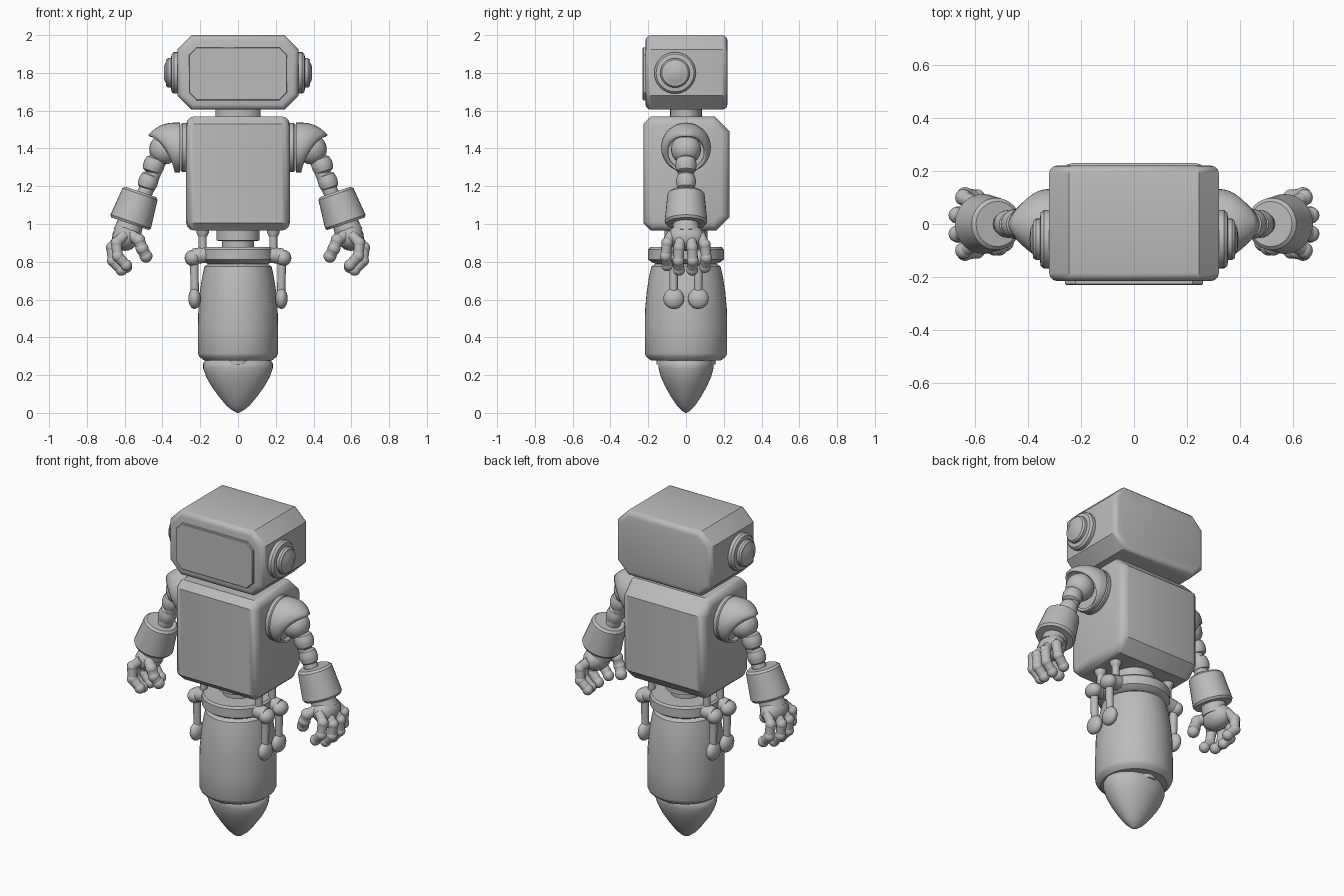
import bpy, bmesh, math
from mathutils import Vector, Matrix

if "Cube" in bpy.data.objects:
    bpy.data.objects.remove(bpy.data.objects["Cube"])

grey = bpy.data.materials.new("plain_grey")
grey.diffuse_color = (0.5, 0.5, 0.5, 1)
grey.use_nodes = True
grey.node_tree.nodes["Principled BSDF"].inputs["Base Color"].default_value = grey.diffuse_color


def finish(name, bm, mirror=False, angle=35):
    bmesh.ops.recalc_face_normals(bm, faces=bm.faces)
    me = bpy.data.meshes.new(name)
    bm.to_mesh(me)
    bm.free()
    me.materials.append(grey)
    ob = bpy.data.objects.new(name, me)
    bpy.context.collection.objects.link(ob)
    bpy.ops.object.select_all(action='DESELECT')
    ob.select_set(True)
    bpy.context.view_layer.objects.active = ob
    bpy.ops.object.shade_smooth_by_angle(angle=math.radians(angle))
    if mirror:
        ob.modifiers.new("mirror", 'MIRROR').use_mirror_merge = False
    return ob


def frame(origin, direction):
    """Matrix that maps local z to a direction and local zero to an origin."""
    q = Vector(direction).to_track_quat('Z', 'Y')
    return Matrix.Translation(Vector(origin)) @ q.to_matrix().to_4x4()


def lathe(bm, profile, mat=Matrix(), n=32, sx=1, sy=1):
    """Revolve (radius, height) points; open ends are capped."""
    rings = []
    for r, h in profile:
        rings.append([bm.verts.new(mat @ Vector((sx * r * math.cos(2 * math.pi * i / n),
                      sy * r * math.sin(2 * math.pi * i / n), h))) for i in range(n)])
    for a, b in zip(rings, rings[1:]):
        for i in range(n):
            bm.faces.new((a[i], a[(i + 1) % n], b[(i + 1) % n], b[i]))
    bm.faces.new(rings[0][::-1])
    bm.faces.new(rings[-1])


def ball(bm, centre, r, scale=(1, 1, 1)):
    m = Matrix.Translation(centre) @ Matrix.Diagonal((*scale, 1))
    bmesh.ops.create_uvsphere(bm, u_segments=20, v_segments=12, radius=r, matrix=m)


def rod(bm, a, b, ra, rb=None, n=16):
    a, b = Vector(a), Vector(b)
    lathe(bm, [(ra, 0), (rb or ra, (b - a).length)], frame(a, b - a), n)


def slab(points, axis, lo, hi, width, segs):
    """Extrude an outline along x or y, then bevel its two end outlines."""
    bm = bmesh.new()
    put = (lambda u, v, t: (t, u, v)) if axis == 'x' else (lambda u, v, t: (u, t, v))
    a, b = [[bm.verts.new(put(u, v, t)) for u, v in points] for t in (lo, hi)]
    bm.faces.new(a)
    bm.faces.new(b)
    n = len(points)
    for i in range(n):
        bm.faces.new((a[i], a[(i + 1) % n], b[(i + 1) % n], b[i]))
    bmesh.ops.recalc_face_normals(bm, faces=bm.faces)
    ends = [e for e in bm.edges if (e.verts[0] in a) == (e.verts[1] in a)]
    bmesh.ops.bevel(bm, geom=ends, offset=width, segments=segs, profile=0.5, affect='EDGES')
    return bm


def octagon(u0, u1, v0, v1, c):
    """Box outline with corner cuts: low-low, high-low, high-high, low-high."""
    a, b, d, e = c
    return [(u0 + a, v0), (u1 - b, v0), (u1, v0 + b), (u1, v1 - d),
            (u1 - d, v1), (u0 + e, v1), (u0, v1 - e), (u0, v0 + a)]


# Head and face plate
finish("head", slab(octagon(-.32, .32, 1.605, 2.0, [.075] * 4), 'y', -.215, .22, .03, 3))
finish("face_plate", slab(octagon(-.26, .26, 1.655, 1.935, [.04] * 4), 'y', -.23, -.2, .004, 1))

# Stepped ears
bm = bmesh.new()
lathe(bm, [(.11, 0), (.11, .04), (.1, .052), (.078, .055), (.078, .07), (.07, .08),
           (.055, .082), (.04, .09), (.01, .093)], frame((.3, -.058, 1.8), (1, 0, 0)))
finish("ear", bm, True)

# Neck and torso
bm = bmesh.new()
lathe(bm, [(.12, 1.54), (.12, 1.63)], sy=.7)
finish("neck", bm)
finish("torso", slab(octagon(-.225, .23, .965, 1.57, (.04, .07, .08, .04)), 'x', -.275, .275, .045, 3))

# Shoulder mount
bm = bmesh.new()
lathe(bm, [(.12, .255), (.13, .27), (.13, .295), (.12, .305)], frame((0, 0, 1.405), (1, 0, 0)))
finish("shoulder_mount", bm, True)

# Shoulder shell: a tube whose rim reaches further out at the top
bm = bmesh.new()
N, S = 36, 8
rows = []
for j in range(S + 1):
    s = j / S
    row = []
    for i in range(N):
        t = 2 * math.pi * i / N
        c = (1 + math.cos(t)) / 2
        x = .306 + s * (.03 + .138 * c ** 1.3)
        r = .132 - .066 * c * s ** 3
        row.append(bm.verts.new((x, r * math.sin(t), 1.405 + r * math.cos(t))))
    rows.append(row)
bm.faces.new(rows[0])
for a, b in zip(rows, rows[1:]):
    for i in range(N):
        bm.faces.new((a[i], a[(i + 1) % N], b[(i + 1) % N], b[i]))
shell = finish("shoulder_shell", bm, True)
solid = shell.modifiers.new("thickness", 'SOLIDIFY')
solid.thickness, solid.offset = .015, -1

# Upper arm: ball joint and two beads
bm = bmesh.new()
ball(bm, (.39, 0, 1.395), .08)
finish("shoulder_ball", bm, True)
bead = [(.6, -.85), (.88, -.65), (1, -.2), (1, .2), (.88, .65), (.6, .85)]
bm = bmesh.new()
for x, z, r in ((.445, 1.312, .056), (.475, 1.225, .052)):
    lathe(bm, [(r * a, .052 * h) for a, h in bead], frame((x, 0, z), (.32, 0, -.95)), 24)
rod(bm, (.40, 0, 1.38), (.53, 0, 1.08), .04)
finish("upper_arm", bm, True)

# Forearm sleeve
bm = bmesh.new()
lathe(bm, [(.055, .0), (.085, 0), (.098, .012), (.113, .165), (.105, .178), (.07, .178)],
      frame((.515, 0, 1.17), (.32, 0, -.95)))
finish("forearm_sleeve", bm, True)

# Palm
bm = bmesh.new()
rod(bm, (.56, 0, 1.03), (.588, 0, .95), .065, .075, 20)
ball(bm, (.597, 0, .93), .085, (.82, 1.15, .85))
finish("palm", bm, True)

# Jointed fingers curling inward, and thumb
bm = bmesh.new()
for y, dx, dz in ((-.1, -.025, .025), (-.037, 0, 0), (.033, 0, 0), (.1, -.025, .015)):
    path = [(.625 + dx, y * .75, .93 + dz / 2), (.668 + dx, y, .875 + dz),
            (.662 + dx, y * 1.08, .805 + dz), (.617 + dx, y, .757 + dz)]
    for a, b in zip(path, path[1:]):
        rod(bm, a, b, .029, .027, 12)
    for p in path[1:]:
        ball(bm, p, .031)
finish("fingers", bm, True)
bm = bmesh.new()
path = [(.565, -.05, .945), (.508, -.085, .905), (.482, -.075, .865), (.508, -.06, .83)]
path = [(.575, -.05, .945), (.525, -.085, .915), (.508, -.085, .87), (.487, -.07, .83)]
for a, b in zip(path, path[1:]):
    rod(bm, a, b, .031, .03, 12)
for p in path[1:]:
    ball(bm, p, .034)
finish("thumb", bm, True)

# Waist stem
bm = bmesh.new()
lathe(bm, [(.085, .86), (.085, .91), (.115, .912), (.115, .98)])
finish("waist_stem", bm)

# Hip plate
bm = bmesh.new()
lathe(bm, [(.15, .785), (.185, .8), (.2, .812), (.2, .865), (.19, .877), (.08, .877)])
finish("hip_plate", bm)

# Hip lobes, piston rods and hanging struts in pairs on each side
lobes, pistons, struts = bmesh.new(), bmesh.new(), bmesh.new()
for y in (-.065, .065):
    ball(lobes, (.24, y, .82), .045, (.95, 1.15, .95))
    rod(lobes, (.17, y, .838), (.235, y, .828), .042)
    rod(pistons, (.187, y, .85), (.187, y, .99), .021)
    lathe(pistons, [(.021, .93), (.034, .955), (.034, .98)], Matrix.Translation((.187, y, 0)), 16)
    rod(struts, (.232, y, .81), (.228, y, .61), .023, .021)
    ball(struts, (.23, y, .605), .055, (.6, 1, 1))
finish("hip_lobes", lobes, True)
finish("piston_rods", pistons, True)
finish("hanging_struts", struts, True)

# Lower body barrel
bm = bmesh.new()
lathe(bm, [(.1, .795), (.155, .79), (.178, .775), (.19, .72), (.202, .64), (.21, .55), (.212, .45),
           (.212, .315), (.205, .298), (.18, .278), (.08, .275)], n=48, sy=1.03)
finish("lower_body", bm)
bm = bmesh.new()
lathe(bm, [(.155, .255), (.155, .29)], sx=.58)
finish("nose_mount", bm)

# Pointed nose cone
bm = bmesh.new()
lathe(bm, [(.004, 0), (.025, .01), (.06, .037), (.1, .085), (.14, .14), (.168, .19), (.184, .235),
           (.185, .26), (.172, .282), (.1, .29)], n=40, sy=.79)
finish("nose_cone", bm)
